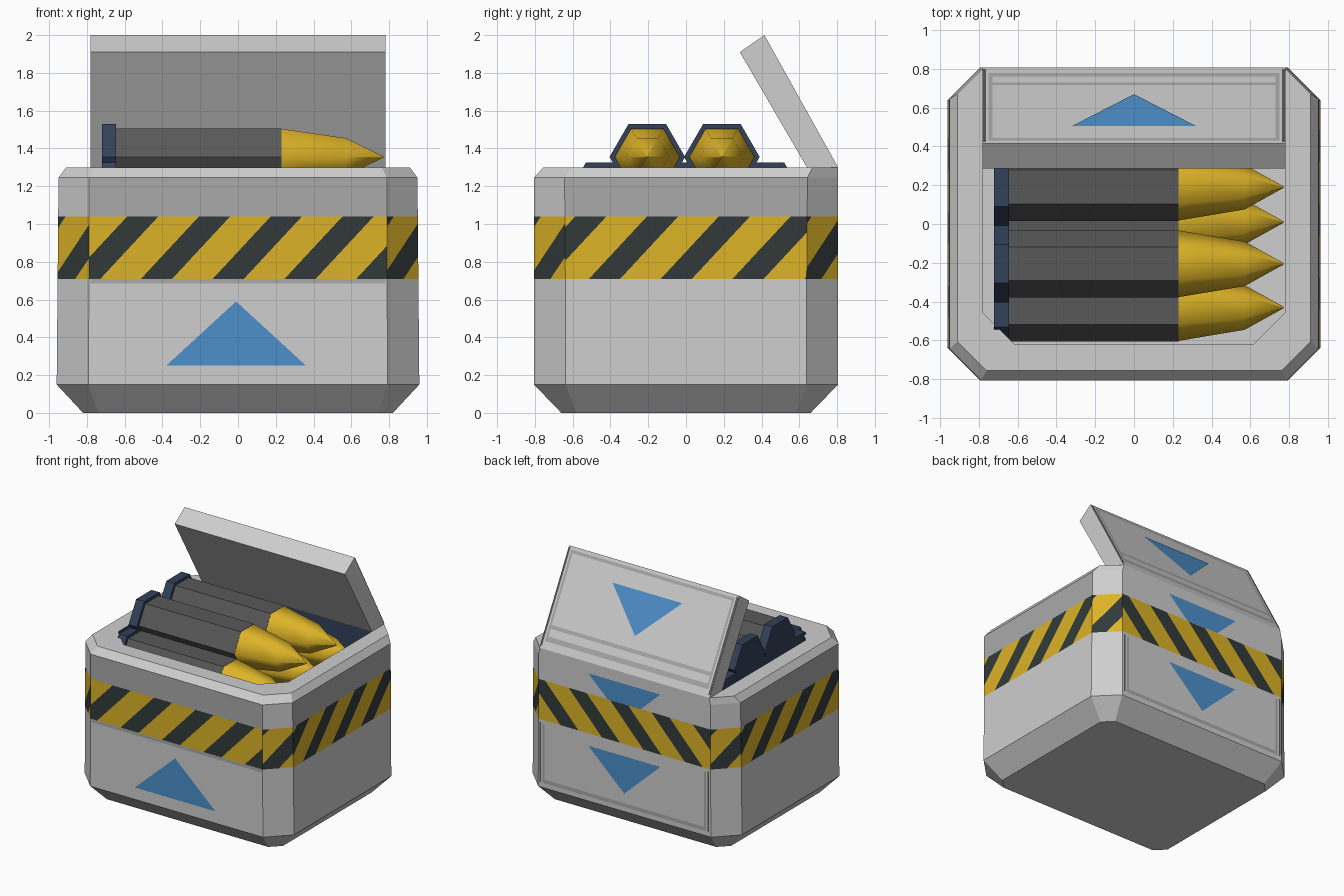
import bpy, bmesh, math
from mathutils import Vector

if "Cube" in bpy.data.objects:
    bpy.data.objects.remove(bpy.data.objects["Cube"])


def mat(name, *rgb):
    m = bpy.data.materials.new(name)
    m.diffuse_color = (*rgb, 1)
    m.use_nodes = True
    m.node_tree.nodes["Principled BSDF"].inputs["Base Color"].default_value = m.diffuse_color
    return m


LIGHT = mat("light grey", .62, .62, .62)
MID = mat("mid grey", .40, .40, .40)
YELLOW = mat("hazard yellow", .72, .45, .02)
DARK = mat("stripe black", .032, .042, .042)
BLUE = mat("arrow blue", .075, .28, .60)
NAVY = mat("navy", .032, .053, .10)
CASING = mat("casing grey", .098, .098, .098)


def finish(bm, name, mats):
    me = bpy.data.meshes.new(name)
    bm.to_mesh(me)
    bm.free()
    for m in mats:
        me.materials.append(m)
    ob = bpy.data.objects.new(name, me)
    bpy.context.collection.objects.link(ob)
    return ob


def loft(bm, rings):
    """Skin closed rings of equal length and cap both ends."""
    vs = [[bm.verts.new(p) for p in r] for r in rings]
    n = len(vs[0])
    for a, b in zip(vs, vs[1:]):
        for i in range(n):
            j = (i + 1) % n
            bm.faces.new((a[i], a[j], b[j], b[i]))
    bm.faces.new(vs[0][::-1])
    bm.faces.new(vs[-1])
    bmesh.ops.recalc_face_normals(bm, faces=bm.faces)


def octagon(z, x, yf, yb, cf, cb):
    """Rectangle with front corners cut by cf and back corners by cb."""
    return [(-x + cf, -yf, z), (x - cf, -yf, z), (x, -yf + cf, z), (x, yb - cb, z),
            (x - cb, yb, z), (-x + cb, yb, z), (-x, yb - cb, z), (-x, -yf + cf, z)]


# Crate body: bottom chamfer, stripe band, rim, then the opening and its floor
Z0, Z1, RIM, TOP, FLOOR = .71, 1.04, 1.245, 1.30, .90
bm = bmesh.new()
loft(bm, [octagon(0, .82, .66, .66, .08, .08),
          octagon(.15, .96, .805, .805, .168, .168),
          octagon(Z0, .955, .805, .805, .166, .166),
          octagon(Z1, .952, .805, .805, .164, .164),
          octagon(RIM, .95, .805, .805, .162, .162),
          octagon(TOP, .91, .755, .805, .15, .135),
          octagon(TOP, .78, .62, .64, .165, .01),
          octagon(FLOOR, .78, .62, .64, .165, .01)])
bm.normal_update()
band = []
for f in bm.faces:
    c, n = f.calc_center_median(), f.normal
    inside = abs(c.x) < .79 and -.63 < c.y < .65
    if inside and FLOOR + .05 < c.z < TOP - .01:
        f.material_index = 4                       # inner walls
    elif Z1 < c.z < RIM and (abs(n.x) > .9 or n.y < -.9):
        f.material_index = 1                       # darker upper panels
    elif Z0 < c.z < Z1 and abs(n.z) < .3:
        band.append(f)

# Hazard stripes: cut the band diagonally, colour by position along the wall
PERIOD, WIDTH, SLOPE, SHIFT = .38, .165, .93, -.36
ZM = (Z0 + Z1) / 2
for f in band:
    n = Vector((f.normal.x, f.normal.y, 0)).normalized()
    t = Vector((0, 0, 1)).cross(n)
    sl = -SLOPE if n.y > .9 else SLOPE
    diagonal = abs(n.x * n.y) > .1
    base = f.calc_center_median() if diagonal else Vector((0, 0, 0))
    pieces = [f]
    for k in range(-4, 5):
        for off in (0, WIDTH):
            co = base + t * (SHIFT + k * PERIOD + off)
            co.z = ZM
            geom = set(pieces)
            for p in pieces:
                geom.update(p.edges)
                geom.update(p.verts)
            res = bmesh.ops.bisect_plane(bm, geom=list(geom), dist=1e-5, plane_co=co,
                                         plane_no=(t - Vector((0, 0, sl))).normalized())
            pieces = [g for g in res['geom'] if isinstance(g, bmesh.types.BMFace)]
    for p in pieces:
        c = p.calc_center_median()
        s = (c - base).dot(t) - (c.z - ZM) * sl - SHIFT
        p.material_index = 3 if s % PERIOD < WIDTH else 2
finish(bm, "crate_body", [LIGHT, MID, YELLOW, DARK, NAVY])

# Open lid: slanted slab hinged on the back rim
bm = bmesh.new()
profile = [(.64, TOP), (.805, TOP), (.415, 2.0), (.285, 1.91)]
loft(bm, [[(x, y, z) for y, z in profile] for x in (-.78, .78)])
finish(bm, "lid", [LIGHT])


# Painted details as thin plates in a (u, v) frame on a wall
X, Z = Vector((1, 0, 0)), Vector((0, 0, 1))
FRONT = (Vector((0, -.805, 0)), X, Z)
BACK = (Vector((0, .805, 0)), -X, Z)
LID = (Vector((0, .805, TOP)), -X, Vector((0, -.39, .70)).normalized())


def plate(name, frame, pts, m, lift=.004):
    o, u, v = frame
    bm = bmesh.new()
    bm.faces.new([bm.verts.new(o + u * a + v * b + u.cross(v) * lift) for a, b in pts])
    finish(bm, name, [m])


def bar(name, frame, u0, u1, v0, v1, m):
    plate(name, frame, [(u0, v0), (u1, v0), (u1, v1), (u0, v1)], m, .003)


plate("front_arrow", FRONT, [(-.38, .25), (.36, .25), (-.01, .59)], BLUE)
plate("back_lower_arrow", BACK, [(0, .30), (.33, .61), (-.33, .61)], BLUE)
plate("back_upper_arrow", BACK, [(-.15, Z1), (.15, Z1), (.33, 1.21), (-.33, 1.21)], BLUE)
plate("lid_arrow", LID, [(0, .287), (.32, .625), (-.32, .625)], BLUE)
bar("front_seam", FRONT, -.78, .78, .685, Z0, MID)

# Panel borders on the lid and back
for v0, v1 in ((.06, .10), (.16, .19), (.75, .775)):
    bar("lid_panel_line", LID, -.73, .73, v0, v1, MID)
bar("back_panel_line", BACK, -.73, .73, .19, .22, MID)
for s in (-1, 1):
    a, b = sorted((s * .73, s * .75))
    c, d = sorted((s * .762, s * .779))
    bar("lid_panel_side", LID, a, b, .06, .775, MID)
    bar("back_panel_side", BACK, a, b, .19, .68, MID)
    bar("lid_edge", LID, c, d, .02, .79, CASING)
    bar("back_edge", BACK, c, d, .19, .69, CASING)


# Shells: hexagonal rim, casing and pointed tip lying along x
def hexring(x, r, y, z):
    return [(x, y + r * math.cos(i * math.pi / 3), z + r * math.sin(i * math.pi / 3))
            for i in range(6)]


def shell(y, z):
    for name, stations, m in (
            ("shell_rim", [(-.72, .2), (-.645, .2)], NAVY),
            ("shell_casing", [(-.645, .174), (.23, .174)], CASING),
            ("shell_tip", [(.23, .172), (.57, .115), (.77, .004)], YELLOW)):
        bm = bmesh.new()
        loft(bm, [hexring(x, r, y, z) for x, r in stations])
        if name == "shell_tip":
            for f in bm.faces:
                f.smooth = len(f.verts) == 4
        finish(bm, name, [m])


for y in (-.205, .19):
    shell(y, 1.355)
for y in (-.43, .01, .42):
    shell(y, 1.152)
